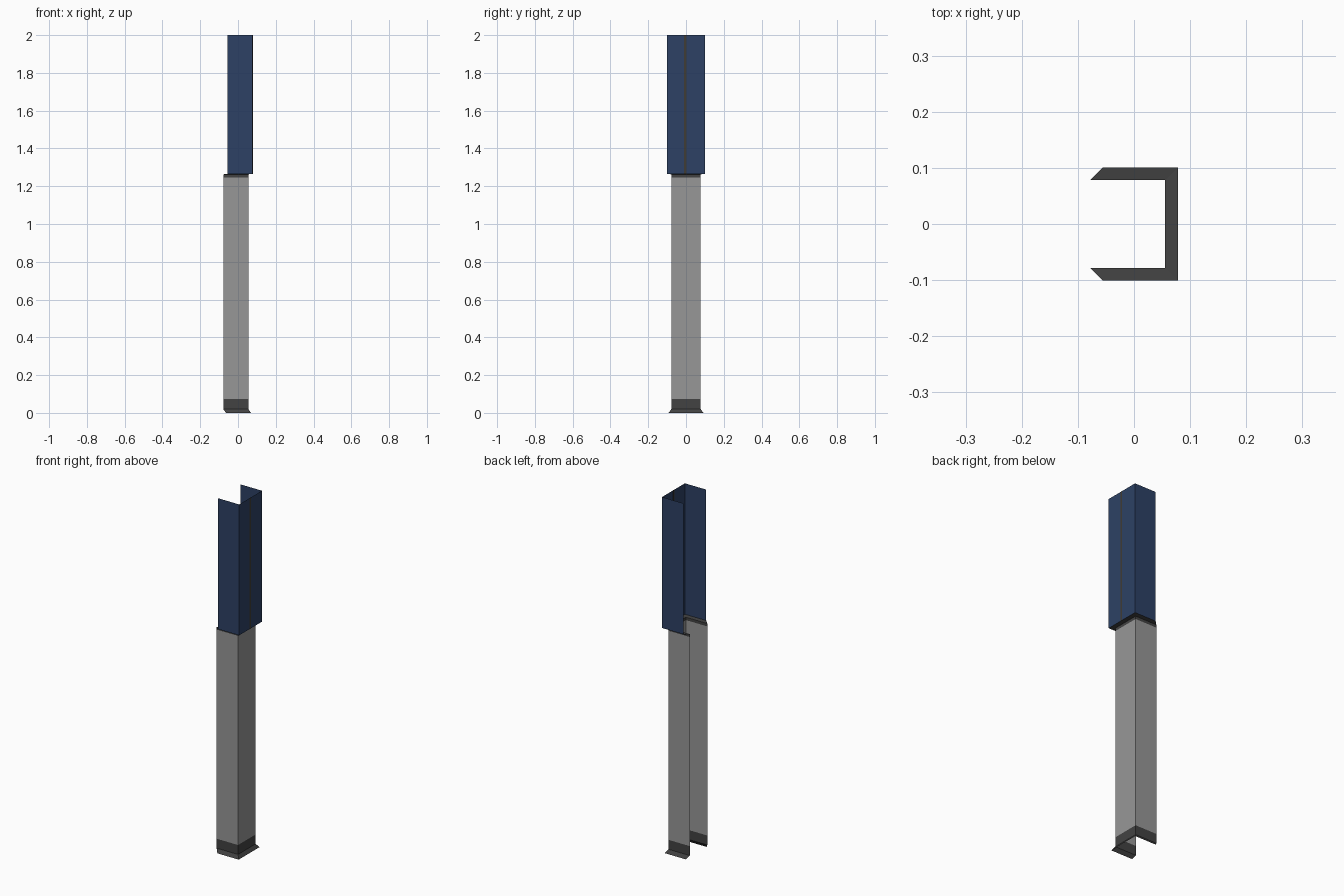
import bpy, bmesh

if "Cube" in bpy.data.objects:
    bpy.data.objects.remove(bpy.data.objects["Cube"])


def material(name, rgb):
    m = bpy.data.materials.new(name)
    m.diffuse_color = (*rgb, 1)
    m.use_nodes = True
    m.node_tree.nodes["Principled BSDF"].inputs["Base Color"].default_value = m.diffuse_color
    return m


BLUE = material("navy blue", (0.026, 0.053, 0.13))
GREY = material("mid grey", (0.31, 0.31, 0.31))
DARK = material("dark grey", (0.055, 0.055, 0.055))
BROWN = material("dark brown", (0.05, 0.045, 0.035))


def channel(name, rings, mat):
    """Open U-shaped sheet lofted through (z, outward offset) rings."""
    bm = bmesh.new()
    loops = []
    for z, o in rings:
        pts = [(-0.078 + o, -0.078 - o), (0.055 + o, -0.078 - o),
               (0.055 + o, 0.078 + o), (-0.078 + o, 0.078 + o)]
        loops.append([bm.verts.new((x, y, z)) for x, y in pts])
    for a, b in zip(loops, loops[1:]):
        for i in range(3):
            bm.faces.new((a[i], a[i + 1], b[i + 1], b[i]))
    me = bpy.data.meshes.new(name)
    bm.to_mesh(me)
    bm.free()
    me.materials.append(mat)
    ob = bpy.data.objects.new(name, me)
    bpy.context.collection.objects.link(ob)
    return ob


# Flared foot trim, lower wall, stepped ledge and wider upper wall
channel("foot_trim", [(0, 0.014), (0.02, 0), (0.073, 0)], DARK)
channel("lower_wall", [(0.073, 0), (1.247, 0)], GREY)
channel("ledge_trim", [(1.247, 0), (1.263, 0), (1.265, 0.023)], DARK)
channel("upper_wall", [(1.265, 0.023), (2, 0.023)], BLUE)

# Narrow vertical seam on the middle of the upper wall
bpy.ops.mesh.primitive_cube_add(size=1, location=(0.078, -0.004, 1.6325))
seam = bpy.context.object
seam.name = "upper_seam"
seam.scale = (0.001, 0.012, 0.735)
seam.data.materials.append(BROWN)
